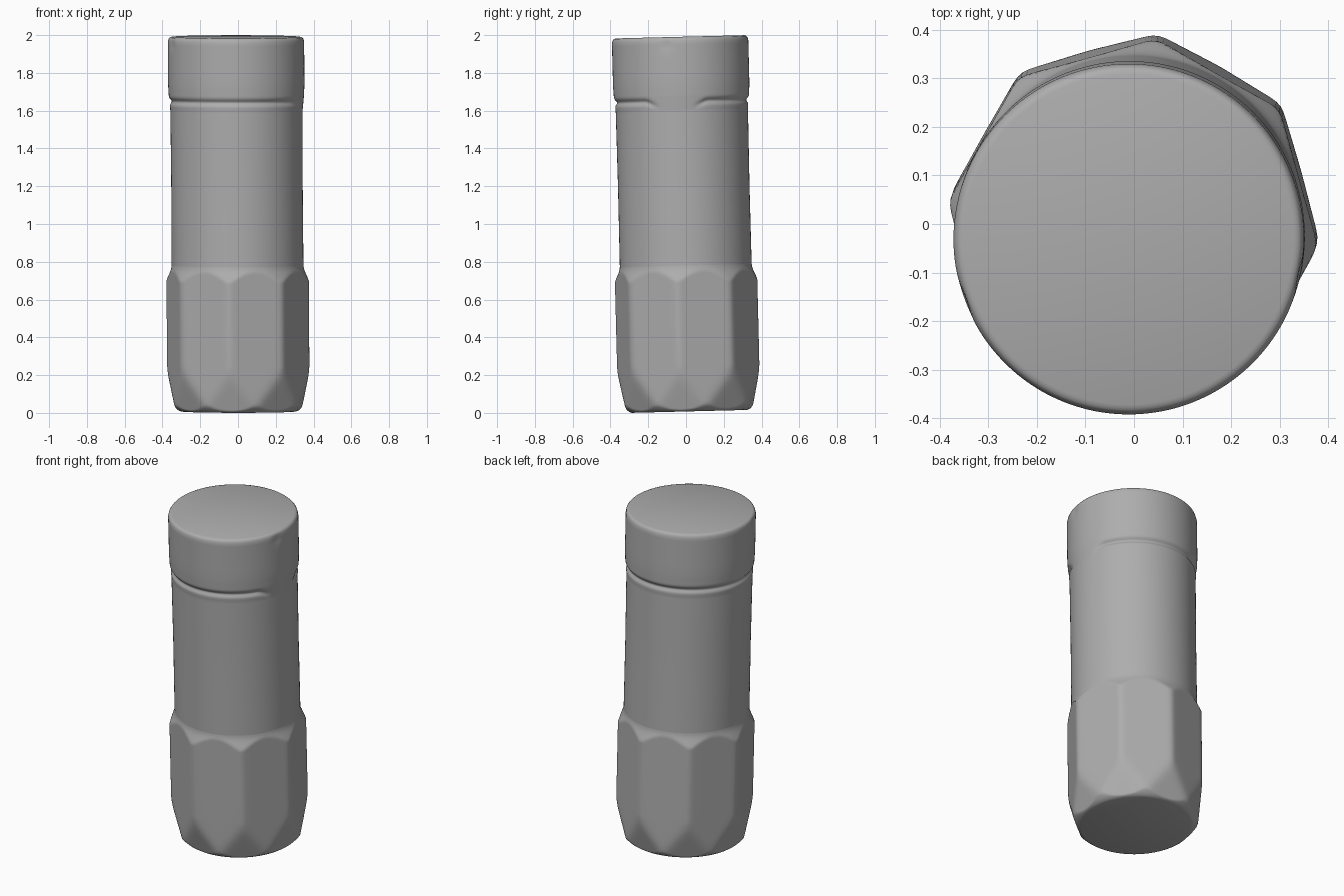
import bpy, bmesh
from math import cos, sin, radians, pi, exp

if "Cube" in bpy.data.objects:
    bpy.data.objects.remove(bpy.data.objects["Cube"])

SEG = 192
PHASE = radians(-7)          # direction of one octagon corner

grey = bpy.data.materials.new("dull_grey")
grey.diffuse_color = (0.42, 0.42, 0.42, 1)
grey.use_nodes = True
grey.node_tree.nodes["Principled BSDF"].inputs["Base Color"].default_value = grey.diffuse_color


def lean(x, y, z):
    # whole part tips slightly towards the front
    return (x + 0.003 - 0.007 * z, y + 0.018 - 0.025 * z, z + 0.025 * y)


def interp(profile, z):
    for (z0, r0), (z1, r1) in zip(profile, profile[1:]):
        if z <= z1:
            return r0 + (r1 - r0) * (z - z0) / (z1 - z0)
    return profile[-1][1]


def smoothstep(a, b, v):
    t = min(1, max(0, (v - a) / (b - a)))
    return t * t * (3 - 2 * t)


def ang_diff(a, b):
    return abs((a - b + pi) % (2 * pi) - pi)


def loft(name, heights, radius, cap_bottom=False, cap_top=False):
    # stack of rings whose radius depends on angle and height
    bm = bmesh.new()
    rings = []
    for z in heights:
        ring = []
        for i in range(SEG):
            t = 2 * pi * i / SEG
            r = radius(t, z)
            ring.append(bm.verts.new(lean(r * cos(t), r * sin(t), z)))
        rings.append(ring)
    for a, b in zip(rings, rings[1:]):
        for i in range(SEG):
            j = (i + 1) % SEG
            bm.faces.new((a[i], a[j], b[j], b[i]))
    if cap_bottom:
        bm.faces.new(rings[0][::-1])
    if cap_top:
        bm.faces.new(rings[-1])
    me = bpy.data.meshes.new(name)
    bm.to_mesh(me)
    bm.free()
    me.materials.append(grey)
    ob = bpy.data.objects.new(name, me)
    bpy.context.collection.objects.link(ob)
    bpy.ops.object.select_all(action='DESELECT')
    ob.select_set(True)
    bpy.context.view_layer.objects.active = ob
    bpy.ops.object.shade_smooth_by_angle(angle=radians(40))
    return ob


# Octagonal base: flats, corner facets at the foot, conical shoulder on top
FACET = [(0.0, 0.318), (0.22, 0.383), (0.3, 0.42), (0.8, 0.42)]
SHOULDER = [(0.0, 0.42), (0.64, 0.41), (0.69, 0.383), (0.745, 0.358), (0.765, 0.351), (0.78, 0.349)]
FOOT = [(0.0, 0.290), (0.008, 0.304), (0.012, 0.316), (0.02, 0.328),
        (0.032, 0.340), (0.05, 0.355), (0.07, 0.45), (0.8, 0.45)]


def base_radius(t, z):
    p = 55
    flat, cut = 0.355, interp(FACET, z)
    s = 0
    for k in range(8):
        a = PHASE + k * pi / 4
        s += (max(0, cos(t - a - pi / 8)) / flat) ** p
        s += (max(0, cos(t - a)) / cut) ** p
    return min(s ** (-1 / p), interp(SHOULDER, z), interp(FOOT, z))


base_heights = [0.008, 0.012, 0.016, 0.02, 0.026, 0.032, 0.04] + [0.05 + 0.015 * i for i in range(15)]
base_heights += [0.4, 0.55] + [0.62 + 0.01 * i for i in range(17)]
loft("octagonal_base", base_heights, base_radius, cap_bottom=True)

# Round shank and cap, with a groove that fades out on the right side
BODY = [(0.78, 0.349), (1.2, 0.348), (1.6, 0.350), (1.68, 0.358), (1.74, 0.361),
        (1.965, 0.361), (1.98, 0.357), (1.987, 0.351), (1.991, 0.340)]
DENTS = [(radians(-12), 1.95), (radians(200), 1.95)]


def body_radius(t, z):
    r = interp(BODY, z)
    away = smoothstep(radians(13), radians(29), ang_diff(t, radians(-5)))
    zc = 1.65 - 0.03 * (1 - away)
    r -= 0.013 * away * exp(-((z - zc) / 0.014) ** 2)
    for a, zd in DENTS:
        r -= 0.006 * exp(-(ang_diff(t, a) / 0.09) ** 2 - ((z - zd) / 0.025) ** 2)
    return r


body_heights = [0.78, 0.9, 1.05, 1.2, 1.4, 1.55] + [1.58 + 0.006 * i for i in range(24)]
body_heights += [1.74, 1.8, 1.88, 1.91, 1.93, 1.95, 1.965, 1.973, 1.98, 1.984, 1.987, 1.989, 1.991]
loft("round_shank_and_cap", body_heights, body_radius, cap_top=True)
